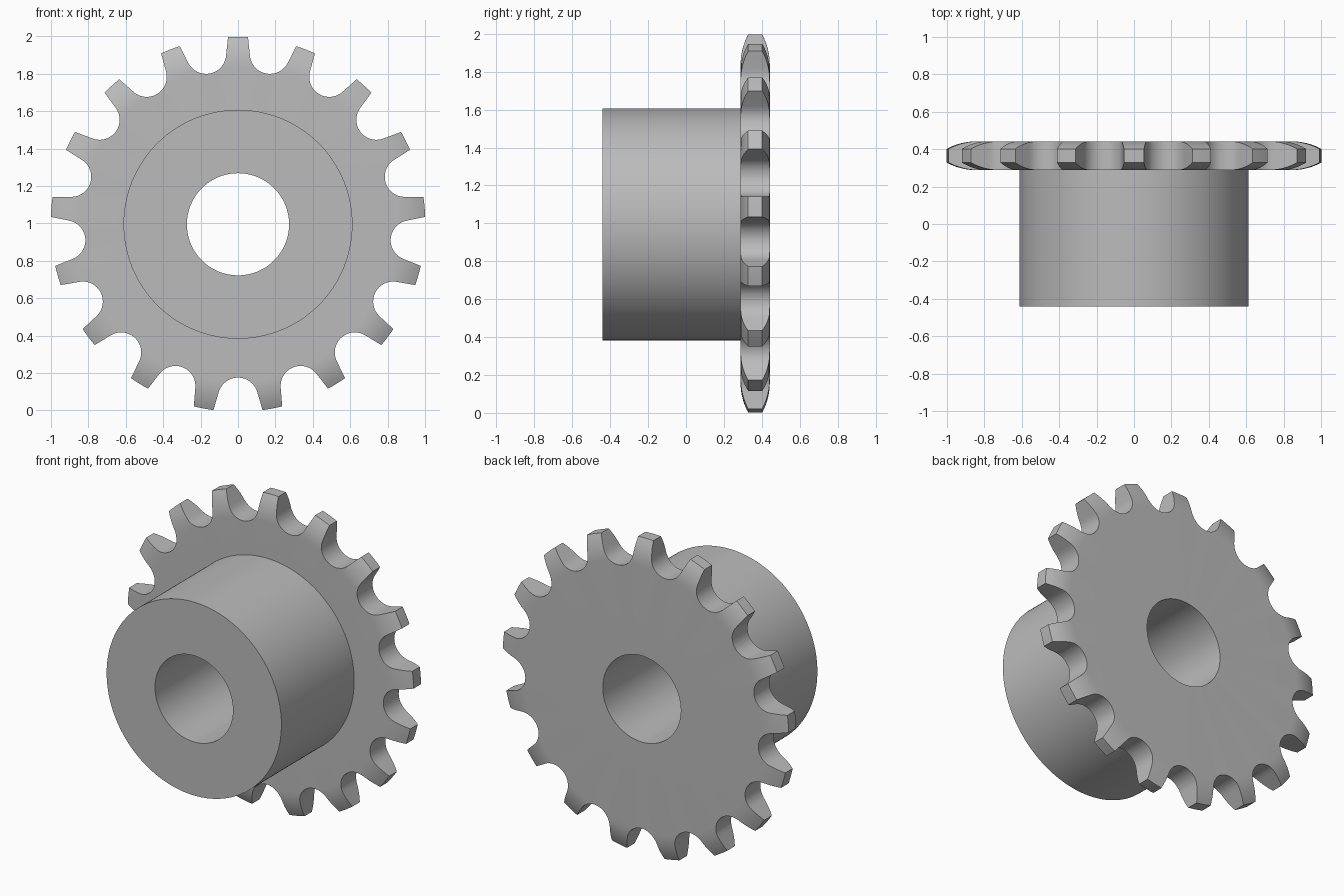
import bpy, bmesh
from math import sin, cos, tan, pi, radians, sqrt
from mathutils import Matrix, Vector

TEETH = 17
STEP = 2 * pi / TEETH
TIP_R, HUB_R, BORE_R = 1.002, 0.612, 0.273
FRONT, PLATE, BACK = -0.44, 0.288, 0.442
CENTRE = Vector((0, 0, 0.995))

cube = bpy.data.objects.get("Cube")
if cube:
    bpy.data.objects.remove(cube, do_unlink=True)

steel = bpy.data.materials.new("grey steel")
steel.use_nodes = True
GREY = (0.5, 0.5, 0.5, 1)
steel.diffuse_color = GREY
steel.node_tree.nodes["Principled BSDF"].inputs["Base Color"].default_value = GREY


def make_object(name, bm):
    bmesh.ops.recalc_face_normals(bm, faces=bm.faces)
    mesh = bpy.data.meshes.new(name)
    bm.to_mesh(mesh)
    bm.free()
    mesh.materials.append(steel)
    obj = bpy.data.objects.new(name, mesh)
    obj.location = CENTRE
    bpy.context.collection.objects.link(obj)
    return obj


# Turned blank: bore, hub and plate with rounded rim shoulders
DEPTH, ROUND = 0.04, 0.34
reach = sqrt(2 * ROUND * DEPTH - DEPTH ** 2)
shoulder = []
for i in range(9):
    run = reach * i / 8
    shoulder.append((TIP_R - reach + run, ROUND - sqrt(ROUND ** 2 - run ** 2)))
profile = [(BORE_R, FRONT), (HUB_R, FRONT), (HUB_R, PLATE)]
profile += [(r, PLATE + d) for r, d in shoulder]
profile += [(r, BACK - d) for r, d in reversed(shoulder)]
profile += [(BORE_R, BACK)]

bm = bmesh.new()
ring = [bm.verts.new((0, y, r)) for r, y in profile]
edges = [bm.edges.new((a, b)) for a, b in zip(ring, ring[1:] + ring[:1])]
bmesh.ops.spin(bm, geom=ring + edges, cent=(0, 0, 0), axis=(0, 1, 0),
               angle=2 * pi, steps=TEETH * 12, use_merge=True)
bmesh.ops.remove_doubles(bm, verts=bm.verts, dist=1e-5)
sprocket = make_object("sprocket", bm)

# Roller gaps: round seat with flanks leaning outward
SEAT_R, PITCH_R = 0.107, 0.927
lean = radians(16.6)
gap = []
for i in range(25):
    a = -lean - (pi - 2 * lean) * i / 24
    gap.append((SEAT_R * cos(a), PITCH_R + SEAT_R * sin(a)))
top = 1.05
x, z = gap[0]
wide = x + (top - z) * tan(lean)
gap = [(wide, top)] + gap + [(-wide, top)]

bm = bmesh.new()
for k in range(TEETH):
    turn = Matrix.Rotation((k + 0.5) * STEP, 3, 'Y')
    face = bm.faces.new([bm.verts.new(turn @ Vector((x, 0.2, z))) for x, z in gap])
    out = bmesh.ops.extrude_face_region(bm, geom=[face])
    moved = [v for v in out["geom"] if isinstance(v, bmesh.types.BMVert)]
    bmesh.ops.translate(bm, verts=moved, vec=(0, 0.35, 0))
cutter = make_object("gap_cutter", bm)
cutter.hide_render = True

# Cut the teeth
cut = sprocket.modifiers.new("teeth", 'BOOLEAN')
cut.operation = 'DIFFERENCE'
cut.solver = 'EXACT'
cut.object = cutter
bpy.ops.object.select_all(action='DESELECT')
bpy.context.view_layer.objects.active = sprocket
sprocket.select_set(True)
bpy.ops.object.modifier_apply(modifier="teeth")
bpy.data.objects.remove(cutter, do_unlink=True)
bpy.ops.object.shade_smooth_by_angle(angle=radians(30))
